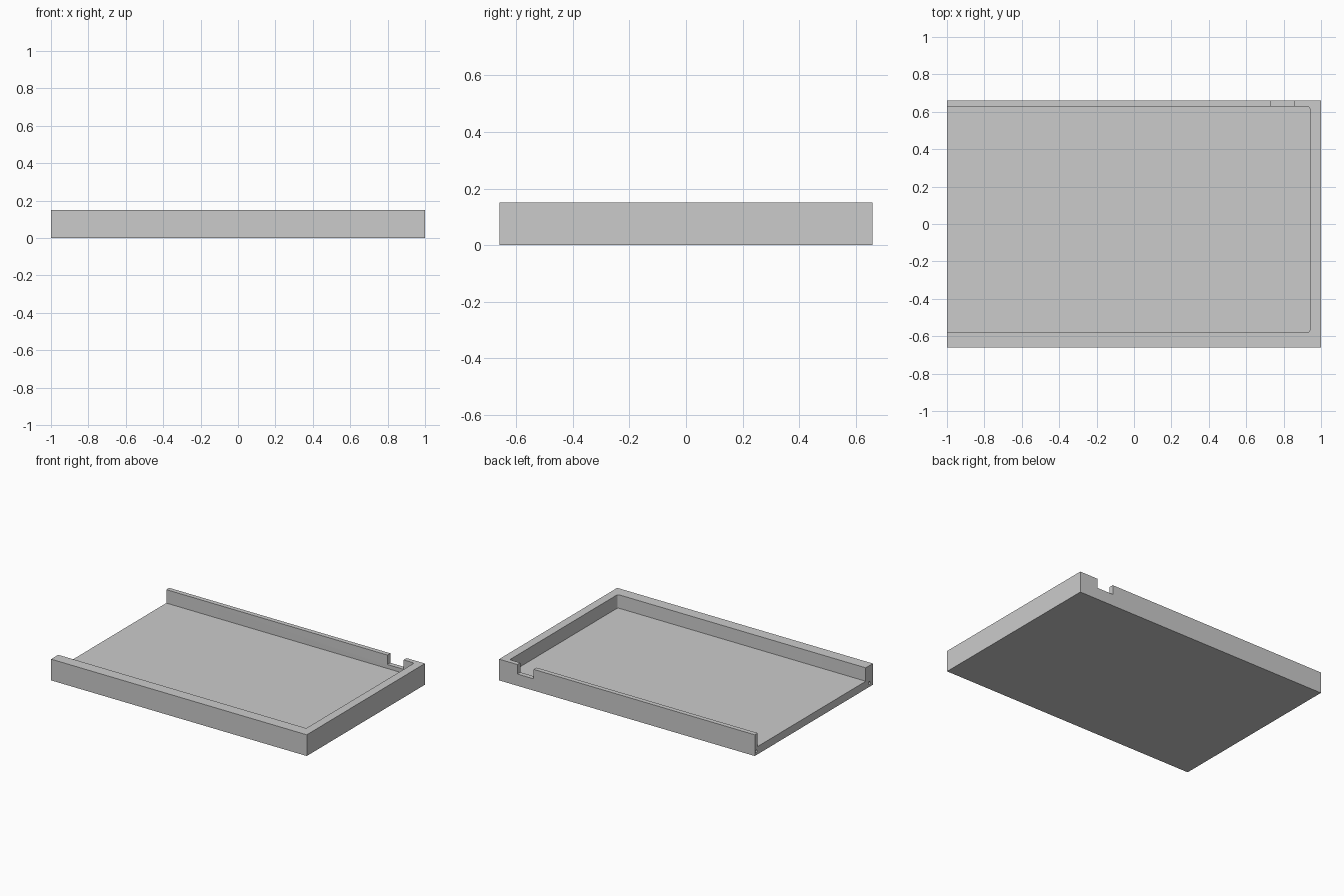
import bpy
import bmesh
from math import pi
from mathutils import Matrix, Vector

old = bpy.data.objects.get("Cube")
if old:
    bpy.data.objects.remove(old, do_unlink=True)

grey = bpy.data.materials.new("plain grey")
grey.use_nodes = True
colour = (0.6, 0.6, 0.6, 1)
grey.diffuse_color = colour
grey.node_tree.nodes["Principled BSDF"].inputs["Base Color"].default_value = colour


def finish(bm, name):
    mesh = bpy.data.meshes.new(name)
    bm.to_mesh(mesh)
    bm.free()
    mesh.materials.append(grey)
    ob = bpy.data.objects.new(name, mesh)
    bpy.context.collection.objects.link(ob)
    return ob


def box(name, low, high, round_x=None):
    """Box between two corners; upright edges at x = round_x are rounded."""
    low, high = Vector(low), Vector(high)
    bm = bmesh.new()
    bmesh.ops.create_cube(bm, size=1)
    for v in bm.verts:
        v.co = (low + high) / 2 + v.co * (high - low)
    if round_x is not None:
        edges = [e for e in bm.edges
                 if all(abs(v.co.x - round_x) < 0.001 for v in e.verts)
                 and abs(e.verts[0].co.z - e.verts[1].co.z) > 0.01]
        bmesh.ops.bevel(bm, geom=edges, offset=0.012, segments=4,
                        profile=0.5, affect='EDGES')
    return finish(bm, name)


def pin_hole(name, y):
    """Short round hole running into the open end of a wall."""
    bm = bmesh.new()
    bmesh.ops.create_cone(bm, cap_ends=True, segments=20, radius1=0.01,
                          radius2=0.01, depth=0.2,
                          matrix=Matrix.Translation((-1, y, 0.027))
                          @ Matrix.Rotation(pi / 2, 4, 'Y'))
    return finish(bm, name)


# Solid body
tray = box("tray", (-1, -0.66, 0), (1, 0.66, 0.15))

# Pocket open at one end, notch in the back wall, holes in the wall ends
cutters = [
    box("pocket_cutter", (-1.2, -0.58, 0.055), (0.94, 0.627, 0.3), 0.94),
    box("notch_cutter", (0.73, 0.6, 0.083), (0.857, 0.8, 0.3)),
    pin_hole("front_hole_cutter", -0.62),
    pin_hole("back_hole_cutter", 0.643),
]
bpy.context.view_layer.objects.active = tray
for cutter in cutters:
    cutter.hide_render = True
    mod = tray.modifiers.new(cutter.name, 'BOOLEAN')
    mod.operation = 'DIFFERENCE'
    mod.solver = 'EXACT'
    mod.object = cutter
    bpy.ops.object.modifier_apply(modifier=mod.name)
    bpy.data.objects.remove(cutter, do_unlink=True)

bpy.ops.object.select_all(action='DESELECT')
tray.select_set(True)
bpy.ops.object.shade_smooth_by_angle()
